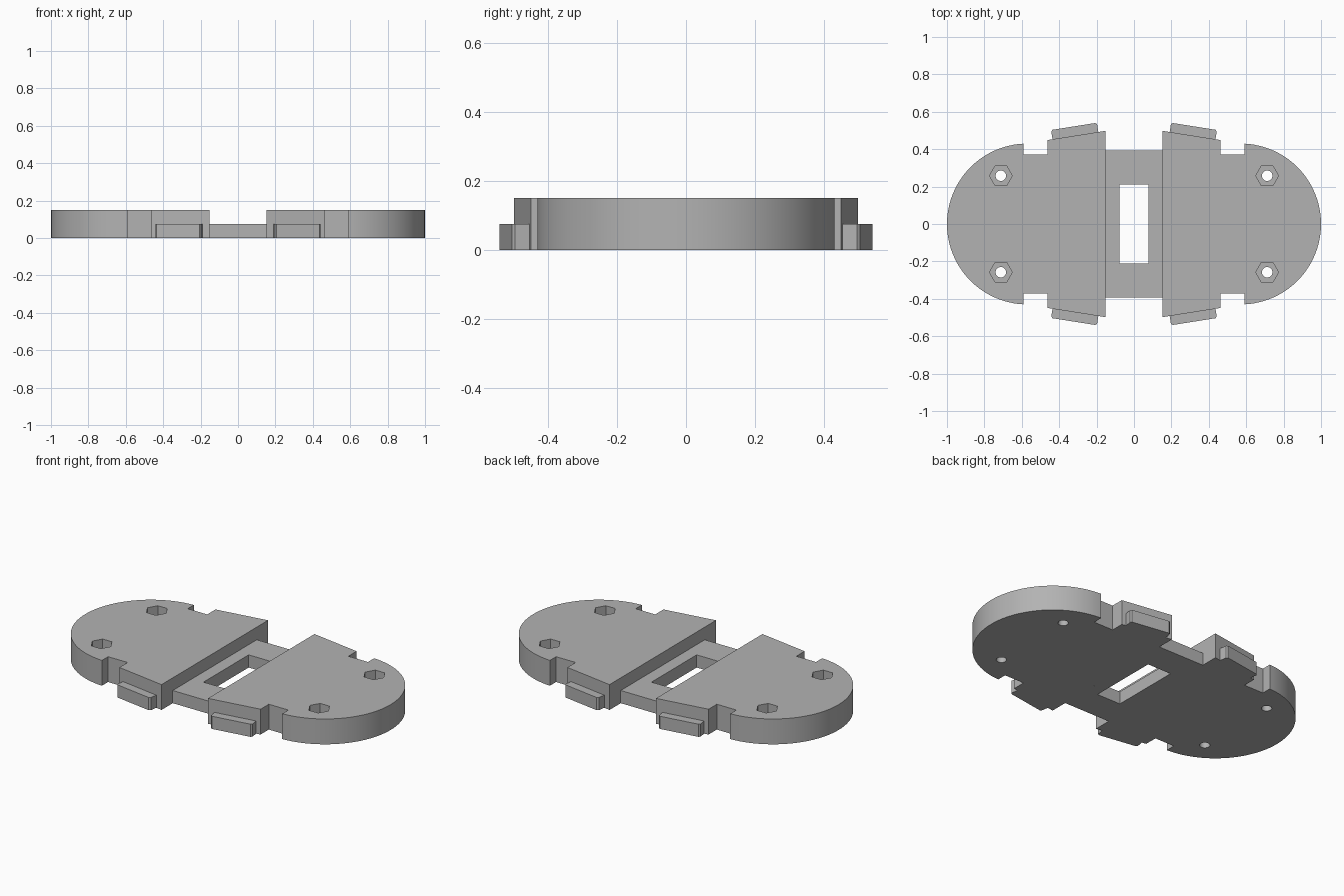
import bpy
import bmesh
from math import acos, cos, sin, pi, radians, atan2
from mathutils import Matrix, Vector

cube = bpy.data.objects.get("Cube")
if cube:
    bpy.data.objects.remove(cube, do_unlink=True)

grey = bpy.data.materials.new("plain grey")
grey.use_nodes = True
COLOUR = (0.45, 0.45, 0.45, 1)
grey.diffuse_color = COLOUR
grey.node_tree.nodes["Principled BSDF"].inputs["Base Color"].default_value = COLOUR

HEIGHT, LOW = 0.15, 0.075


def prism(name, points, bottom, top):
    """Extrude a flat outline between two heights."""
    bm = bmesh.new()
    face = bm.faces.new([bm.verts.new((x, y, bottom)) for x, y in points])
    grown = bmesh.ops.extrude_face_region(bm, geom=[face])["geom"]
    verts = [v for v in grown if isinstance(v, bmesh.types.BMVert)]
    bmesh.ops.translate(bm, verts=verts, vec=(0, 0, top - bottom))
    bmesh.ops.recalc_face_normals(bm, faces=bm.faces)
    mesh = bpy.data.meshes.new(name)
    bm.to_mesh(mesh)
    bm.free()
    mesh.materials.append(grey)
    obj = bpy.data.objects.new(name, mesh)
    bpy.context.collection.objects.link(obj)
    return obj


def ring(x, y, radius, sides):
    return [(x + radius * cos(2 * pi * i / sides), y + radius * sin(2 * pi * i / sides))
            for i in range(sides)]


def rect(x, y):
    return [(-x, -y), (x, -y), (x, y), (-x, y)]


def finish(obj, cutters=(), mirror=(False, False)):
    """Cut the openings, mirror, apply and shade."""
    for cutter in cutters:
        cutter.hide_render = True
        mod = obj.modifiers.new("cut", "BOOLEAN")
        mod.operation = "DIFFERENCE"
        mod.solver = "EXACT"
        mod.object = cutter
    if any(mirror):
        mod = obj.modifiers.new("mirror", "MIRROR")
        mod.use_axis = (*mirror, False)
        mod.use_mirror_merge = False
    graph = bpy.context.evaluated_depsgraph_get()
    graph.update()
    mesh = bpy.data.meshes.new_from_object(obj.evaluated_get(graph))
    obj.modifiers.clear()
    obj.data = mesh
    mesh.shade_smooth()
    mesh.set_sharp_from_angle(angle=radians(30))
    for cutter in cutters:
        bpy.data.objects.remove(cutter, do_unlink=True)


# Rounded end plates with side notches
RADIUS, CENTRE, NOTCH = 0.43, 0.57, 0.59
end = acos((NOTCH - CENTRE) / RADIUS)
arc = [(CENTRE + RADIUS * cos(a), RADIUS * sin(a))
       for a in (end * (i / 24 - 1) for i in range(49))]
edge_out, edge_in = Vector((0.462, 0.449)), Vector((0.152, 0.498))
side = [(NOTCH, 0.372), (edge_out.x, 0.372), tuple(edge_out), tuple(edge_in)]
outline = arc + side + [(x, -y) for x, y in reversed(side)]
plates = prism("end_plates", outline, 0, HEIGHT)

# Bolt holes with hexagonal nut pockets
cutters = []
for y in (-0.258, 0.258):
    cutters.append(prism("bolt_hole", ring(0.712, y, 0.028, 24), -0.05, 0.2))
    cutters.append(prism("nut_pocket", ring(0.712, y, 0.061, 6), LOW, 0.2))
finish(plates, cutters, (True, False))

# Low bridge with its rectangular slot
bridge = prism("bridge", rect(0.152, 0.393), 0, LOW)
finish(bridge, [prism("slot", rect(0.078, 0.211), -0.05, 0.2)])

# Slanted low tabs with softened outer corners
half, depth, soft = 0.124, 0.05, 0.008
tab_shape = [(-half, 0), (half, 0), (half, depth - soft), (half - soft, depth),
             (soft - half, depth), (-half, depth - soft)]
slope = edge_out - edge_in
turn = Matrix.Rotation(atan2(slope.y, slope.x), 2)
base = edge_in + slope * 0.52
tabs = prism("side_tabs", [tuple(base + turn @ Vector(p)) for p in tab_shape], 0, LOW)
finish(tabs, mirror=(True, True))
